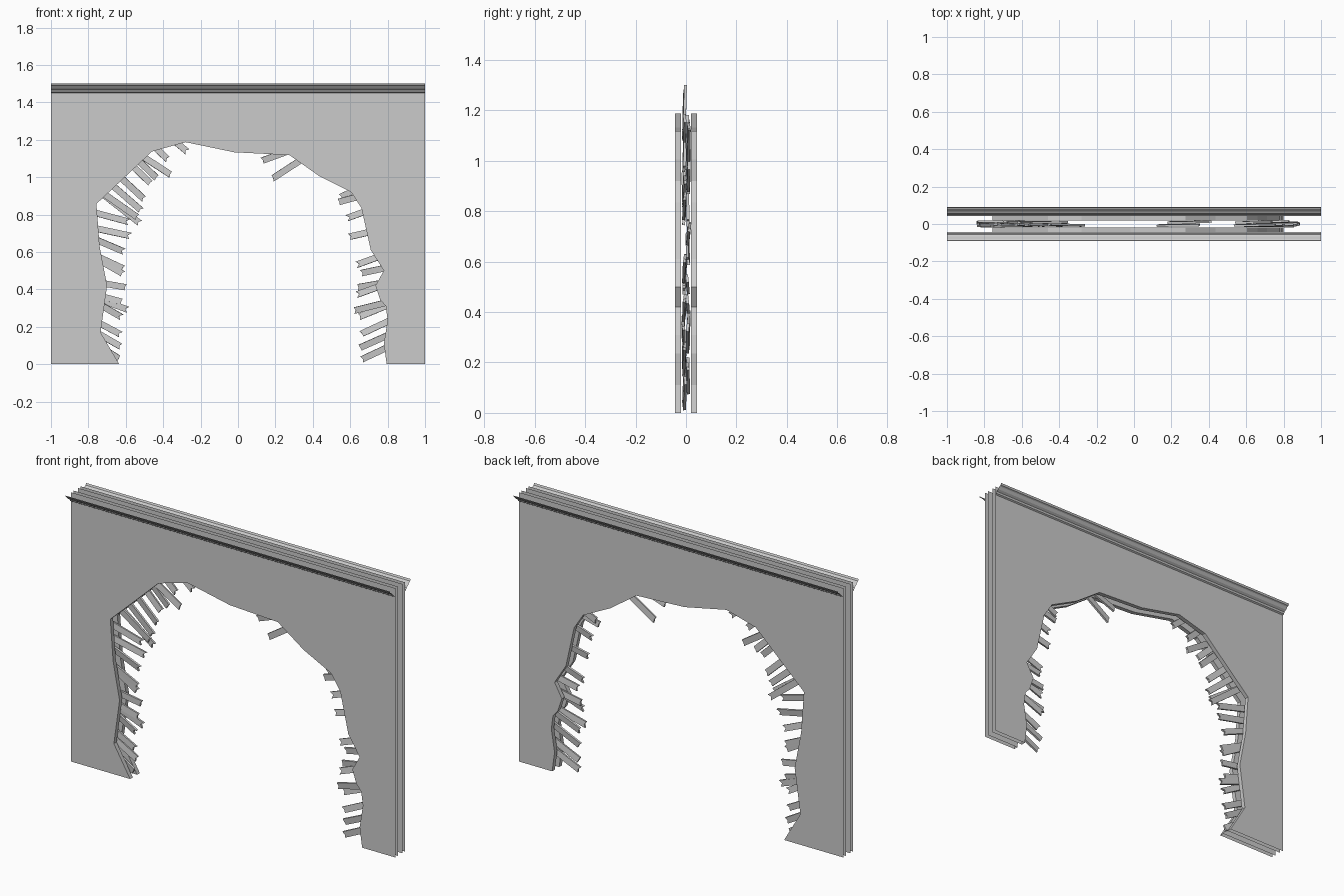
import bpy, bmesh, math, random
from mathutils import Matrix, Vector

if "Cube" in bpy.data.objects:
    bpy.data.objects.remove(bpy.data.objects["Cube"])
random.seed(4)

# Ragged opening outline (x, z), left foot over the top to right foot
HOLE = [(-.635, 0), (-.735, .17), (-.70, .42), (-.74, .63), (-.757, .857), (-.46, 1.137),
        (-.28, 1.187), (-.02, 1.133), (.275, 1.118), (.435, 1.005), (.605, .92),
        (.66, .835), (.71, .61), (.78, .50), (.735, .42), (.76, .345), (.79, .31),
        (.80, .235), (.78, .11), (.795, 0)]
OUTER = [(1, 0), (1, 1.5), (-1, 1.5), (-1, 0)]
Y_OUT, Y_IN = .043, .019


def finish(bm, name):
    bmesh.ops.recalc_face_normals(bm, faces=bm.faces[:])
    me = bpy.data.meshes.new(name)
    bm.to_mesh(me)
    bm.free()
    ob = bpy.data.objects.new(name, me)
    bpy.context.collection.objects.link(ob)
    return ob


# Plaster sheet: two skins joined only around the broken opening (ends stay open)
def plaster(name, side):
    bm = bmesh.new()
    skins = [[bm.verts.new((x, side * y, z)) for x, z in HOLE + OUTER] for y in (Y_OUT, Y_IN)]
    for s in skins:
        bm.faces.new(s)
    a, b = skins
    for i in range(len(HOLE) - 1):
        bm.faces.new((a[i], a[i + 1], b[i + 1], b[i]))
    finish(bm, name)


# Crown moulding: open stepped strip leaning outward along the top
def moulding(name, side):
    prof = [(.043, 1.45), (.051, 1.455), (.055, 1.465), (.068, 1.473),
            (.079, 1.486), (.087, 1.49), (.092, 1.5)]
    bm = bmesh.new()
    rows = [[bm.verts.new((x, side * y, z)) for y, z in prof] for x in (-1, 1)]
    for i in range(len(prof) - 1):
        bm.faces.new((rows[0][i], rows[1][i], rows[1][i + 1], rows[0][i + 1]))
    finish(bm, name)


# Broken lath: thin board with splintered ends; tip sits at (x, z), body runs into the wall
def lath(name, i, x, z, ang, length):
    w, t = .017, .0055
    j = lambda: random.uniform(0, .012)
    shape = [(j(), -w), (length - j(), -w), (length - j() - .006, 0), (length - j(), w),
             (j(), w), (j() + .008, 0)]
    bm = bmesh.new()
    lo = [bm.verts.new((u, -t, v)) for u, v in shape]
    hi = [bm.verts.new((u, t, v)) for u, v in shape]
    bm.faces.new(lo)
    bm.faces.new(hi[::-1])
    for k in range(6):
        n = (k + 1) % 6
        bm.faces.new((lo[k], hi[k], hi[n], lo[n]))
    y = .008 if i % 2 else -.008
    tilt = random.uniform(-.025, .025)
    m = (Matrix.Translation(Vector((x, y, z))) @ Matrix.Rotation(-math.radians(ang), 4, 'Y')
         @ Matrix.Rotation(tilt, 4, 'Z') @ Matrix.Rotation(random.uniform(-.15, .15), 4, 'X'))
    bmesh.ops.transform(bm, matrix=m, verts=bm.verts[:])
    finish(bm, f"{name}_{i}")


for tag, side in (("front", -1), ("back", 1)):
    plaster(tag + "_plaster", side)
    moulding(tag + "_moulding", side)

# Laths: tip x, tip z, direction into the wall (degrees), length
LEFT = [(-.27, 1.135, 140, .24), (-.355, 1.01, 147, .24), (-.37, 1.09, 137, .28),
        (-.43, .99, 136, .26), (-.46, .96, 136, .24), (-.50, .88, 137, .26),
        (-.515, .82, 139, .28), (-.52, .75, 142, .28), (-.53, .78, 145, .28),
        (-.57, .685, 168, .28), (-.58, .76, 165, .26), (-.605, .60, 157, .25),
        (-.61, .51, 155, .25), (-.595, .41, 170, .25), (-.61, .48, 150, .24),
        (-.585, .29, 160, .26), (-.62, .25, 150, .24), (-.61, .33, 165, .24),
        (-.62, .155, 152, .25), (-.62, .09, 150, .24), (-.63, .025, 147, .24)]
RIGHT = [(.12, 1.085, 20, .25), (.18, .99, 33, .27), (.53, .865, 15, .24), (.54, .89, 25, .22),
         (.58, .78, 20, .24), (.59, .68, 13, .25), (.63, .53, 20, .25), (.65, .485, 12, .24),
         (.63, .37, 20, .25), (.635, .41, 10, .24), (.615, .285, 14, .26), (.64, .25, 22, .25),
         (.655, .16, 25, .25), (.645, .085, 24, .25), (.66, .025, 25, .25)]
for i, p in enumerate(LEFT):
    lath("left_lath", i, *p)
for i, p in enumerate(RIGHT):
    lath("right_lath", i, *p)
